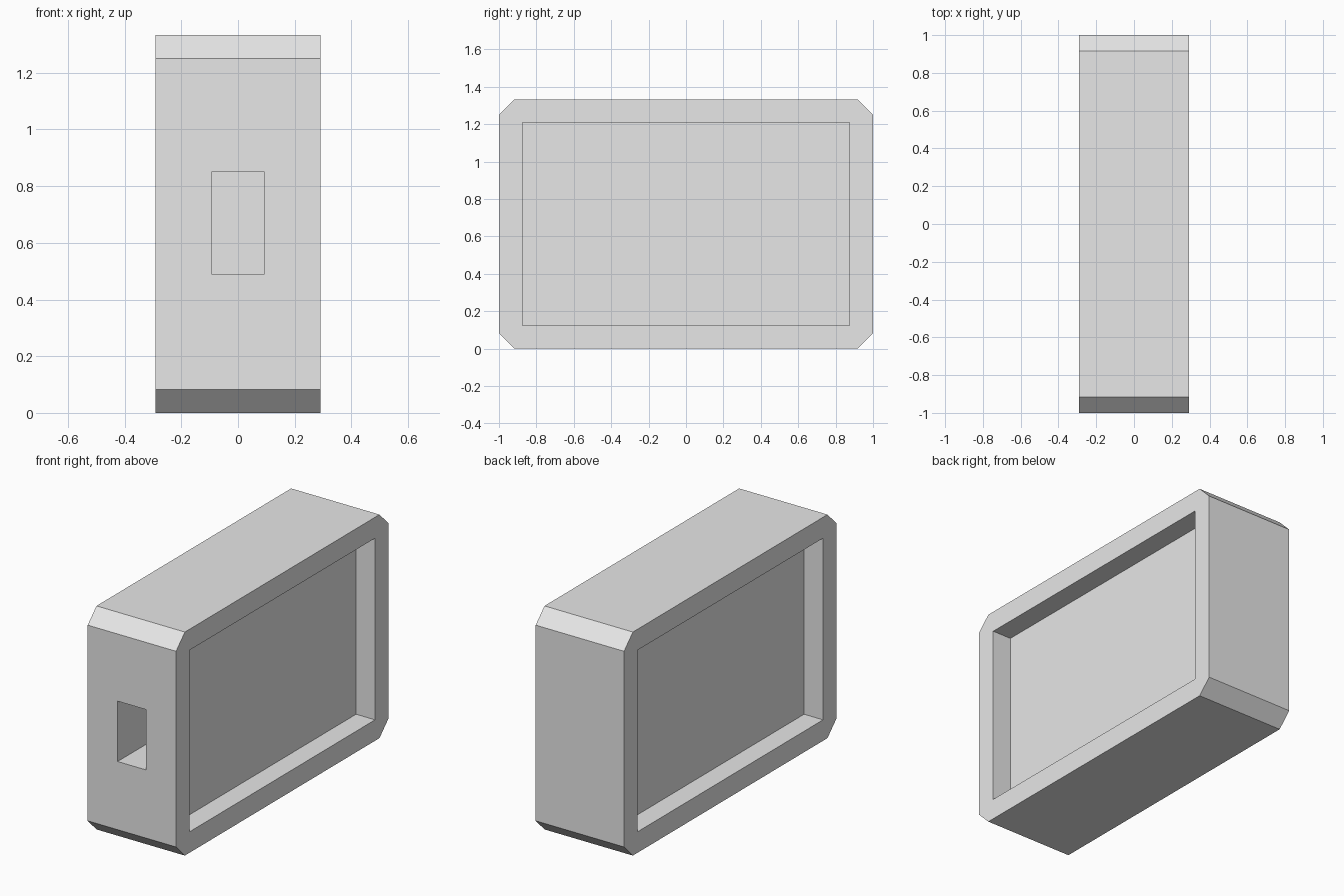
import bpy
import bmesh

cube = bpy.data.objects.get("Cube")
if cube:
    bpy.data.objects.remove(cube, do_unlink=True)

LENGTH, HEIGHT, WIDTH = 2.0, 1.333, 0.583
CHAMFER = 0.083
RIM = 0.125          # border around each side recess
RECESS_DEPTH = 0.125
SLOT_WIDTH, SLOT_HEIGHT, SLOT_DEPTH = 0.188, 0.36, 0.6

grey = bpy.data.materials.new("light_grey")
grey.use_nodes = True
grey.diffuse_color = (0.8, 0.8, 0.8, 1)
grey.node_tree.nodes["Principled BSDF"].inputs["Base Color"].default_value = (0.8, 0.8, 0.8, 1)


def add_object(name, bm):
    bmesh.ops.recalc_face_normals(bm, faces=bm.faces)
    mesh = bpy.data.meshes.new(name)
    bm.to_mesh(mesh)
    bm.free()
    mesh.materials.append(grey)
    obj = bpy.data.objects.new(name, mesh)
    bpy.context.collection.objects.link(obj)
    return obj


def box(name, center, size):
    bm = bmesh.new()
    bmesh.ops.create_cube(bm, size=1)
    bmesh.ops.scale(bm, vec=size, verts=bm.verts)
    bmesh.ops.translate(bm, vec=center, verts=bm.verts)
    return add_object(name, bm)


# Case: a box with its four crosswise edges chamfered
bm = bmesh.new()
bmesh.ops.create_cube(bm, size=1)
bmesh.ops.scale(bm, vec=(WIDTH, LENGTH, HEIGHT), verts=bm.verts)
bmesh.ops.translate(bm, vec=(0, 0, HEIGHT / 2), verts=bm.verts)
cross_edges = [e for e in bm.edges if abs(e.verts[0].co.x - e.verts[1].co.x) > 0.1]
bmesh.ops.bevel(bm, geom=cross_edges, offset=CHAMFER, offset_type='OFFSET',
                segments=1, affect='EDGES')
case = add_object("case", bm)

# Cutters: a shallow recess on both sides and a deep slot in the front
cutters = [
    box("recess_cutter", (side * WIDTH / 2, 0, HEIGHT / 2),
        (2 * RECESS_DEPTH, LENGTH - 2 * RIM, HEIGHT - 2 * RIM))
    for side in (-1, 1)
]
cutters.append(box("slot_cutter", (0, -LENGTH / 2, HEIGHT / 2 + 0.003),
                   (SLOT_WIDTH, 2 * SLOT_DEPTH, SLOT_HEIGHT)))

bpy.context.view_layer.objects.active = case
for cutter in cutters:
    cutter.hide_render = True
    mod = case.modifiers.new("cut", 'BOOLEAN')
    mod.operation = 'DIFFERENCE'
    mod.solver = 'EXACT'
    mod.object = cutter
    bpy.ops.object.modifier_apply(modifier=mod.name)
    bpy.data.objects.remove(cutter, do_unlink=True)
